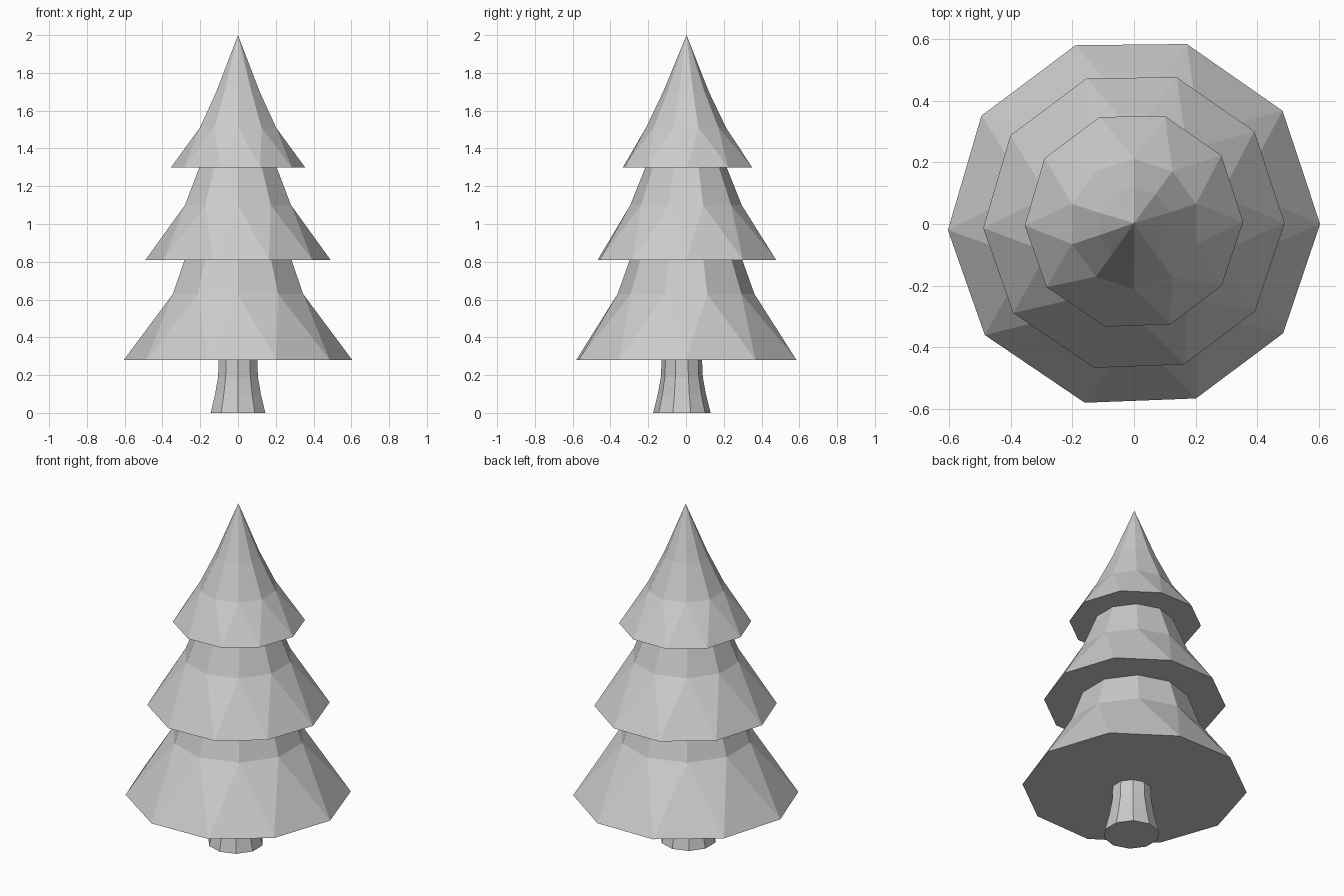
import bpy, bmesh, math

if "Cube" in bpy.data.objects:
    bpy.data.objects.remove(bpy.data.objects["Cube"])

N = 10
# slightly uneven decagon of the lowest branch skirt
SKIRT = [(0.605, 0.0), (0.483, 0.368), (0.172, 0.585), (-0.19, 0.581), (-0.496, 0.352),
         (-0.605, -0.02), (-0.485, -0.361), (-0.16, -0.581), (0.202, -0.567), (0.485, -0.355)]


def ring(r, z, cy=0.0):
    # regular decagon, corners half a step off the x axis
    return [(r * math.cos(math.tau * (i + 0.5) / N),
             cy + r * math.sin(math.tau * (i + 0.5) / N), z) for i in range(N)]


def build(name, rings, apex=None, zigzag=False):
    bm = bmesh.new()
    loops = [[bm.verts.new(p) for p in r] for r in rings]
    bm.faces.new(loops[0][::-1])
    for k, (a, b) in enumerate(zip(loops, loops[1:])):
        for i in range(N):
            j = (i + 1) % N
            if zigzag and k == 0:
                bm.faces.new((a[i], a[j], b[i]))
                bm.faces.new((a[j], b[j], b[i]))
            else:
                bm.faces.new((a[i], a[j], b[j], b[i]))
    if apex:
        tip = bm.verts.new(apex)
        for i in range(N):
            bm.faces.new((loops[-1][i], loops[-1][(i + 1) % N], tip))
    me = bpy.data.meshes.new(name)
    bm.to_mesh(me)
    bm.free()
    ob = bpy.data.objects.new(name, me)
    bpy.context.collection.objects.link(ob)


def tier(name, z, scale, dy, upper, apex=None):
    skirt = [(x * scale, y * scale + dy, z) for x, y in SKIRT]
    build(name, [skirt] + [ring(r, h) for r, h in upper], apex, zigzag=True)


# branch tiers
tier("lower_branches", 0.28, 1.0, 0.0, [(0.362, 0.63), (0.298, 0.81)])
tier("middle_branches", 0.81, 0.81, 0.003, [(0.295, 1.10), (0.215, 1.30)])
tier("top_branches", 1.30, 0.587, 0.007, [(0.212, 1.51), (0.121, 1.70)], (0, 0.003, 2.0))

# flared trunk, set slightly forward
build("trunk", [ring(r, z, -0.022) for r, z in
                [(0.152, 0), (0.127, 0.1), (0.111, 0.19), (0.107, 0.28)]])
